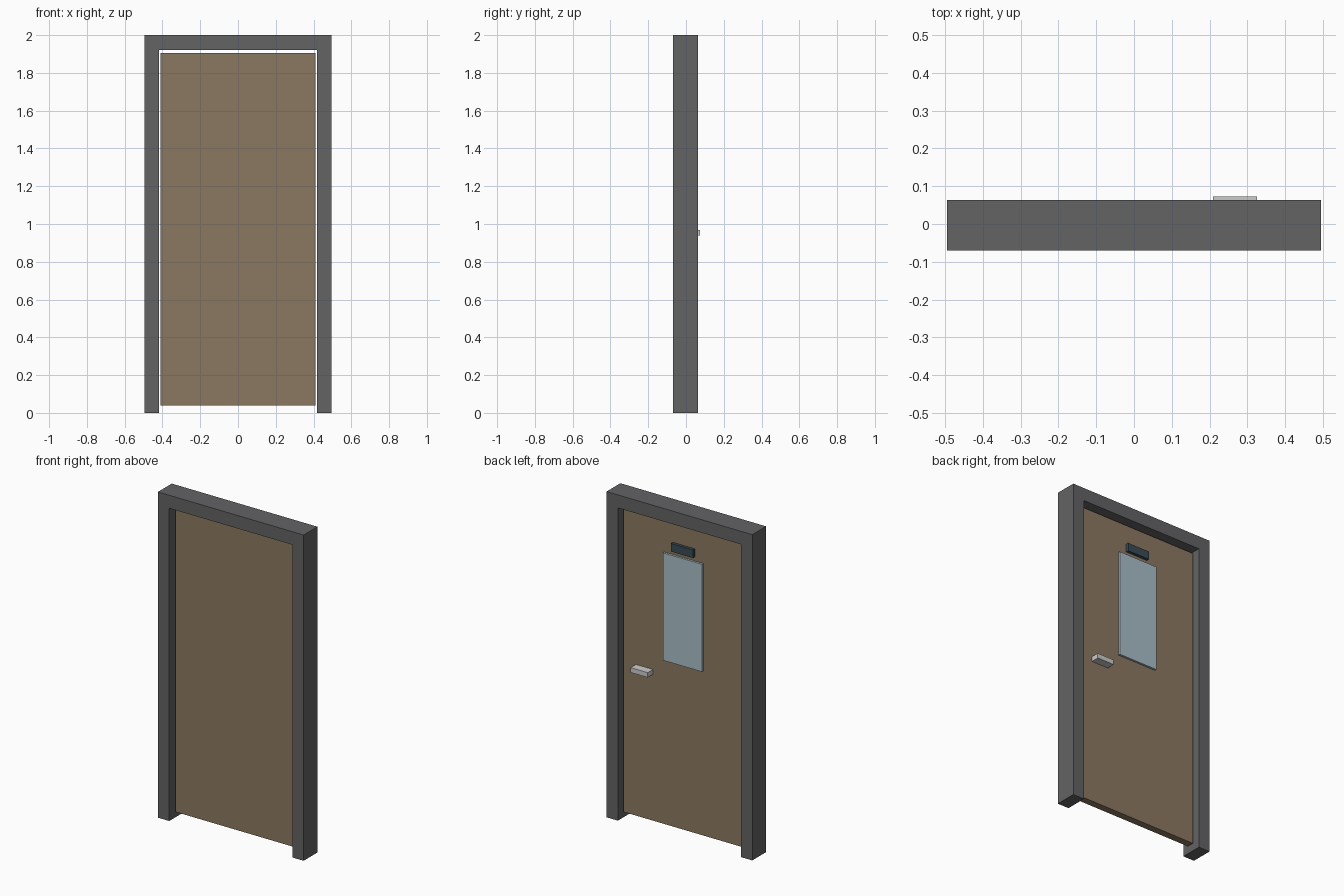
import bpy

if "Cube" in bpy.data.objects:
    bpy.data.objects.remove(bpy.data.objects["Cube"])


def material(name, rgb):
    m = bpy.data.materials.new(name)
    m.diffuse_color = (*rgb, 1)
    m.use_nodes = True
    m.node_tree.nodes["Principled BSDF"].inputs["Base Color"].default_value = m.diffuse_color
    return m


def finish(ob, name, mat):
    ob.name = name
    ob.data.materials.append(mat)


def box(name, lo, hi, mat):
    centre = [(a + b) / 2 for a, b in zip(lo, hi)]
    bpy.ops.mesh.primitive_cube_add(size=1, location=centre)
    ob = bpy.context.object
    ob.scale = [b - a for a, b in zip(lo, hi)]
    bpy.ops.object.transform_apply(location=False, rotation=False, scale=True)
    finish(ob, name, mat)


steel = material("frame_grey", (0.125, 0.125, 0.13))
wood = material("door_brown", (0.26, 0.19, 0.12))
glass = material("window_blue", (0.40, 0.52, 0.58))
dark = material("sign_dark", (0.04, 0.07, 0.09))
metal = material("handle_metal", (0.60, 0.60, 0.58))

# Door frame: one upside-down U profile pushed through the wall depth
W, I, H, T = 0.495, 0.418, 2.0, 1.92
F, B = -0.07, 0.064
profile = [(-W, 0), (-W, H), (W, H), (W, 0), (I, 0), (I, T), (-I, T), (-I, 0)]
n = len(profile)
verts = [(x, y, z) for y in (F, B) for x, z in profile]
# each side of the U is split into clean quads
caps = [(0, 1, 6, 7), (1, 2, 5, 6), (2, 3, 4, 5)]
faces = [tuple(reversed(c)) for c in caps]
faces = caps + [tuple(n + i for i in reversed(c)) for c in caps]
faces += [(i, n + i, n + (i + 1) % n, (i + 1) % n) for i in range(n)]
mesh = bpy.data.meshes.new("door_frame")
mesh.from_pydata(verts, [], faces)
frame = bpy.data.objects.new("door_frame", mesh)
bpy.context.collection.objects.link(frame)
finish(frame, "door_frame", steel)

# Door leaf, set back inside the frame
box("door_panel", (-0.41, -0.022, 0.04), (0.41, 0.022, 1.905), wood)

# Fittings on the back face
box("window_pane", (-0.133, 0.018, 1.05), (0.133, 0.035, 1.71), glass)
box("sign_plate", (-0.075, 0.018, 1.735), (0.075, 0.04, 1.785), dark)
box("handle", (0.209, 0.018, 0.938), (0.325, 0.073, 0.968), metal)
